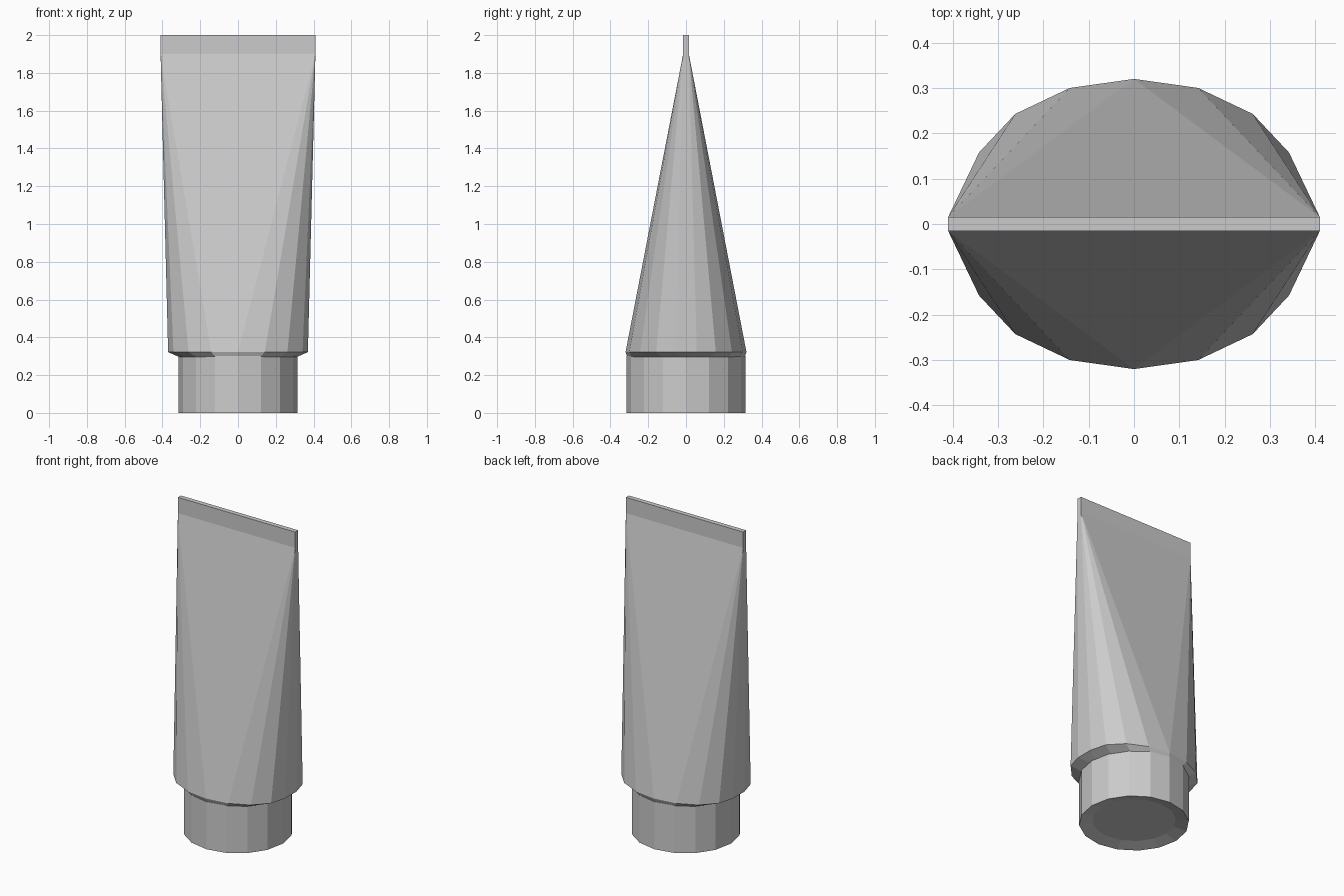
import bpy, bmesh
from math import cos, sin, pi

if "Cube" in bpy.data.objects:
    bpy.data.objects.remove(bpy.data.objects["Cube"])


def finish(bm, name):
    bmesh.ops.recalc_face_normals(bm, faces=bm.faces)
    mesh = bpy.data.meshes.new(name)
    bm.to_mesh(mesh)
    bm.free()
    bpy.context.collection.objects.link(bpy.data.objects.new(name, mesh))


def ring(bm, pts, z):
    return [bm.verts.new((x, y, z)) for x, y in pts]


def bridge(bm, a, b):
    n = len(a)
    for i in range(n):
        bm.faces.new((a[i], a[(i + 1) % n], b[(i + 1) % n], b[i]))


def circle(r, n=16):
    return [(r * cos(2 * pi * i / n), r * sin(2 * pi * i / n)) for i in range(n)]


def stretched(rx, ry, flat):
    """18-point oval: two half circles split apart by flat sides at the x ends."""
    back = [(rx * cos(pi * i / 8), flat + ry * sin(pi * i / 8)) for i in range(9)]
    return back + [(-x, -y) for x, y in back]


# cap: 16-sided cylinder with a shallow dished base
bm = bmesh.new()
rings = [ring(bm, circle(r), z) for r, z in
         ((0.24, 0.02), (0.315, 0.0), (0.315, 0.30))]
for lower, upper in zip(rings, rings[1:]):
    bridge(bm, lower, upper)
bm.faces.new(rings[0])
bm.faces.new(rings[-1])
finish(bm, "cap")

# tube body: oval shoulder fanning up to the four corners of a flat crimp
bm = bmesh.new()
neck = ring(bm, stretched(0.31, 0.29, 0.02), 0.295)
shoulder = ring(bm, stretched(0.37, 0.263, 0.057), 0.322)
bm.faces.new(neck)
bridge(bm, neck, shoulder)
corners = [(0.41, 0.015), (-0.41, 0.015), (-0.41, -0.015), (0.41, -0.015)]
crimp = ring(bm, corners, 1.90)
top = ring(bm, corners, 2.0)
for q, (start, stop) in enumerate(((0, 4), (4, 8), (9, 13), (13, 17))):
    for i in range(start, stop):
        bm.faces.new((shoulder[i], shoulder[i + 1], crimp[q]))
for apex, a, b in ((4, 0, 1), (13, 2, 3)):
    bm.faces.new((shoulder[apex], crimp[b], crimp[a]))
bm.faces.new((shoulder[8], shoulder[9], crimp[2], crimp[1]))
bm.faces.new((shoulder[17], shoulder[0], crimp[0], crimp[3]))
# crimped end seam
bridge(bm, crimp, top)
bm.faces.new(top)
finish(bm, "tube_body")
